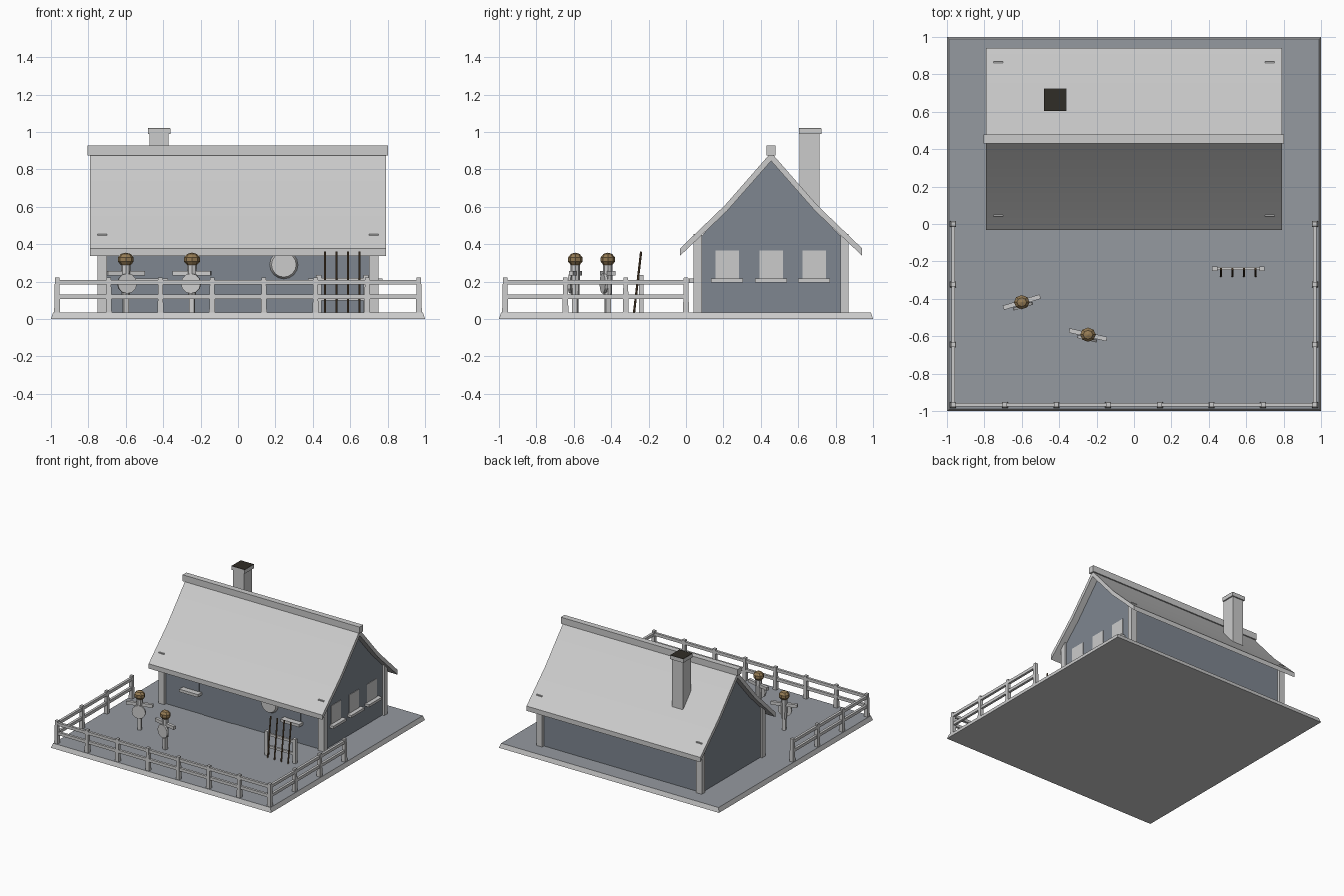
import bpy, bmesh
from math import radians, sin, cos
from mathutils import Matrix, Vector

if "Cube" in bpy.data.objects:
    bpy.data.objects.remove(bpy.data.objects["Cube"])


def material(name, rgb):
    m = bpy.data.materials.new(name)
    m.diffuse_color = (*rgb, 1)
    m.use_nodes = True
    m.node_tree.nodes["Principled BSDF"].inputs["Base Color"].default_value = m.diffuse_color
    return m


SOOT = material("soot", (0.03, 0.026, 0.02))
STRAW = material("sackcloth", (0.3, 0.2, 0.09))
WOOD = material("dark_wood", (0.12, 0.075, 0.04))
SLATE = material("wall_slate", (0.21, 0.24, 0.28))
EARTH = material("yard_ground", (0.30, 0.32, 0.35))
CY = 0.455  # y of the roof ridge


def finish(name, bm, mat=None):
    bmesh.ops.recalc_face_normals(bm, faces=bm.faces)
    me = bpy.data.meshes.new(name)
    bm.to_mesh(me)
    bm.free()
    ob = bpy.data.objects.new(name, me)
    bpy.context.collection.objects.link(ob)
    if mat:
        me.materials.append(mat)
    return ob


def box(name, x, y, z, mat=None, taper=0.0, rot=None, pivot=(0, 0)):
    """Box from (min, max) ranges; the top is inset by taper."""
    bm = bmesh.new()
    bmesh.ops.create_cube(bm, size=1)
    for v in bm.verts:
        s = v.co.copy()
        t = taper if s.z > 0 else 0
        v.co = Vector(((x[0] + x[1]) / 2 + s.x * (x[1] - x[0] - 2 * t),
                       (y[0] + y[1]) / 2 + s.y * (y[1] - y[0] - 2 * t),
                       (z[0] + z[1]) / 2 + s.z * (z[1] - z[0])))
    if rot:
        bm.transform(Matrix.Translation((*pivot, 0)) @ Matrix.Rotation(rot, 4, 'Z'))
    return finish(name, bm, mat)


def rod(name, a, b, r, sides=12, mat=None, r2=None):
    """Cylinder or cone running from point a to point b."""
    a, b = Vector(a), Vector(b)
    d = b - a
    bm = bmesh.new()
    bmesh.ops.create_cone(bm, cap_ends=True, segments=sides, radius1=r,
                          radius2=r if r2 is None else r2, depth=d.length)
    bm.transform(Matrix.Translation((a + b) / 2) @ d.to_track_quat('Z', 'Y').to_matrix().to_4x4())
    return finish(name, bm, mat)


def extrude_x(name, profile, half, mat=None):
    """Extrude a (y, z) profile along x."""
    bm = bmesh.new()
    face = bm.faces.new([bm.verts.new((-half, y, z)) for y, z in profile])
    new = bmesh.ops.extrude_face_region(bm, geom=[face])["geom"]
    bmesh.ops.translate(bm, vec=(2 * half, 0, 0),
                        verts=[g for g in new if isinstance(g, bmesh.types.BMVert)])
    bm.faces.new([v for v in face.verts]) if not face.is_valid else None
    return finish(name, bm, mat)


def smooth(ob, angle=30):
    bpy.ops.object.select_all(action='DESELECT')
    ob.select_set(True)
    bpy.context.view_layer.objects.active = ob
    bpy.ops.object.shade_smooth_by_angle(angle=radians(angle))


def mirrored(pts):
    """Half profile (eave to ridge) completed across the ridge line."""
    return pts + [(2 * CY - y, z) for y, z in pts[::-1] if abs(y - CY) > 1e-4]


# base plate with an earth-coloured top
base = box("base", (-1, 1), (-1, 1), (0, 0.036), taper=0.012)
base.data.materials.append(None)
base.data.materials.append(EARTH)
for f in base.data.polygons:
    f.material_index = 1 if f.normal.z > 0.9 else 0

# house walls and corner posts
extrude_x("walls", mirrored([(0.065, 0.03), (0.065, 0.425), (0.215, 0.58), (CY, 0.85)]), 0.735, SLATE)
for sx in (-1, 1):
    for yc in (0.063, 0.847):
        xs = sorted((sx * 0.70, sx * 0.752))
        box("corner_post", xs, (yc - 0.022, yc + 0.022), (0.03, 0.455))

# roof shell, ridge beam and chimney
top = mirrored([(-0.032, 0.377), (0.21, 0.61), (CY, 0.89)])
under = mirrored([(-0.032, 0.338), (0.22, 0.578), (CY, 0.845)])
smooth(extrude_x("roof", top + under[::-1], 0.79))
box("ridge_beam", (-0.805, 0.803), (CY - 0.024, CY + 0.024), (0.875, 0.927))
box("chimney", (-0.472, -0.372), (0.608, 0.714), (0.55, 1.0))
box("chimney_cap", (-0.482, -0.362), (0.604, 0.724), (0.988, 1.018))
box("chimney_soot", (-0.481, -0.363), (0.605, 0.723), (1.016, 1.021), SOOT)

# gable windows on the right side
for y in (0.22, CY, 0.685):
    box("side_window", (0.72, 0.739), (y - 0.063, y + 0.063), (0.21, 0.367))
    box("side_sill", (0.72, 0.772), (y - 0.085, y + 0.085), (0.195, 0.216))

# front windows, door and round shield
for x in (-0.46, 0.46):
    box("front_window", (x - 0.065, x + 0.065), (0.061, 0.08), (0.21, 0.367), SLATE)
    box("front_sill", (x - 0.085, x + 0.085), (0.015, 0.08), (0.193, 0.216))
box("door", (-0.355, -0.085), (0.06, 0.08), (0.035, 0.37), SLATE)
smooth(rod("wall_shield", (0.245, 0.066, 0.29), (0.245, 0.045, 0.29), 0.076, 16, r2=0.066), 60)

# fence: posts and two rails on three sides
E = 0.967
spots = [(-E + 2 * E * i / 7, -E) for i in range(8)]
spots += [(sx * E, -E + E * i / 3) for sx in (-1, 1) for i in range(1, 4)]
for x, y in spots:
    box("fence_post", (x - 0.016, x + 0.016), (y - 0.016, y + 0.016), (0.03, 0.222), taper=0.004)
for z in (0.108, 0.184):
    box("front_rail", (-E, E), (-E - 0.01, -E + 0.01), (z, z + 0.024))
    for sx in (-E, E):
        box("side_rail", (sx - 0.01, sx + 0.01), (-E, 0.005), (z, z + 0.024))

# training dummies
for px, py, deg in ((-0.60, -0.418, 17), (-0.246, -0.592, -13)):
    a, p = radians(deg), (px, py)
    front = Vector((sin(a), -cos(a), 0))
    c = Vector((px, py, 0.19))
    box("dummy_post", (-0.014, 0.014), (-0.014, 0.014), (0.03, 0.29), rot=a, pivot=p)
    box("dummy_arms", (-0.103, 0.103), (-0.012, 0.012), (0.232, 0.258), rot=a, pivot=p)
    rod("dummy_torso", (px, py, 0.13), (px, py, 0.29), 0.022, 8, r2=0.026)
    rod("dummy_shield", c + front * 0.015, c + front * 0.03, 0.054, 12)
    bm = bmesh.new()
    bmesh.ops.create_uvsphere(bm, u_segments=8, v_segments=5, radius=0.042)
    bm.transform(Matrix.Translation((px, py, 0.318)) @ Matrix.Diagonal((1.05, 0.95, 0.88, 1)))
    finish("dummy_head", bm, STRAW)

# spear rack
for x in (0.432, 0.684):
    box("rack_post", (x - 0.014, x + 0.014), (-0.252, -0.226), (0.03, 0.235))
for z in (0.10, 0.20):
    box("rack_rail", (0.42, 0.695), (-0.247, -0.231), (z, z + 0.02))
for x in (0.465, 0.526, 0.588, 0.65):
    rod("spear_shaft", (x, -0.278, 0.033), (x, -0.24, 0.36), 0.006, 8, WOOD)
